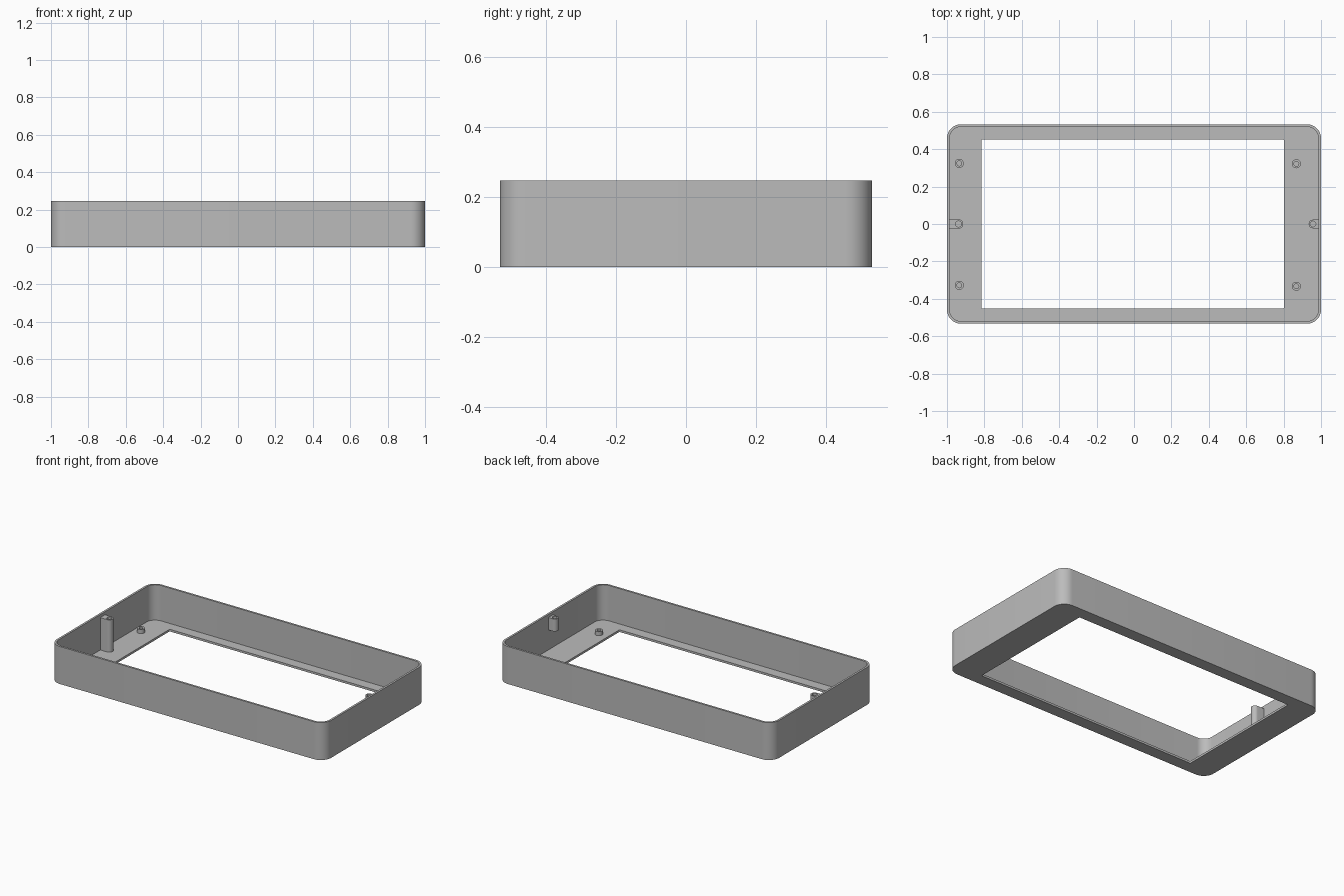
import bpy, bmesh
from math import pi, cos, sin, radians

cube = bpy.data.objects.get("Cube")
if cube:
    bpy.data.objects.remove(cube)

grey = bpy.data.materials.new("plain grey")
grey.use_nodes = True
GREY = (0.5, 0.5, 0.5, 1)
grey.diffuse_color = GREY
grey.node_tree.nodes["Principled BSDF"].inputs["Base Color"].default_value = GREY

HX, HY, HEIGHT = 1.0, 0.533, 0.247
WALL, FLOOR, CORNER = 0.0135, 0.014, 0.075


def rounded_rect(x0, x1, y0, y1, r, steps=10):
    """Counter-clockwise rounded rectangle outline."""
    centres = [(x1 - r, y1 - r), (x0 + r, y1 - r), (x0 + r, y0 + r), (x1 - r, y0 + r)]
    return [(cx + r * cos((q + i / steps) * pi / 2), cy + r * sin((q + i / steps) * pi / 2))
            for q, (cx, cy) in enumerate(centres) for i in range(steps + 1)]


def circle(cx, cy, r, n=32):
    return [(cx + r * cos(2 * pi * i / n), cy + r * sin(2 * pi * i / n)) for i in range(n)]


def stitch(name, loops, closed):
    """Bridge (outline, z) loops; either join last to first or cap both ends."""
    bm = bmesh.new()
    rings = [[bm.verts.new((x, y, z)) for x, y in outline] for outline, z in loops]
    pairs = list(zip(rings, rings[1:]))
    if closed:
        pairs.append((rings[-1], rings[0]))
    else:
        bm.faces.new(rings[0])
        bm.faces.new(rings[-1])
    for a, b in pairs:
        for i in range(len(a)):
            j = (i + 1) % len(a)
            bm.faces.new((a[i], a[j], b[j], b[i]))
    bmesh.ops.recalc_face_normals(bm, faces=bm.faces)
    mesh = bpy.data.meshes.new(name)
    bm.to_mesh(mesh)
    bm.free()
    mesh.materials.append(grey)
    obj = bpy.data.objects.new(name, mesh)
    bpy.context.collection.objects.link(obj)
    bpy.ops.object.select_all(action="DESELECT")
    obj.select_set(True)
    bpy.context.view_layer.objects.active = obj
    bpy.ops.object.shade_smooth_by_angle(angle=radians(30))
    return obj


# Open frame: rounded wall with a floor flange around the window
outer = rounded_rect(-HX, HX, -HY, HY, CORNER)
inner = rounded_rect(-HX + WALL, HX - WALL, -HY + WALL, HY - WALL, CORNER - WALL)
window = rounded_rect(-0.815, 0.802, -0.452, 0.452, 0.008)
stitch("bezel_frame", [(window, 0), (outer, 0), (outer, HEIGHT), (inner, HEIGHT),
                       (inner, FLOOR), (window, FLOOR)], closed=True)

# Four low hollow standoffs on the flange
for side, x, y in (("right_back", -0.934, 0.324), ("right_front", -0.934, -0.328),
                   ("left_back", 0.868, 0.322), ("left_front", 0.868, -0.333)):
    rim, hole = circle(x, y, 0.024), circle(x, y, 0.013)
    stitch(side + "_standoff", [(rim, FLOOR - 0.004), (rim, 0.04), (hole, 0.04),
                                (hole, FLOOR + 0.001)], closed=False)


# Screw posts: round nose, flat back merged into the side wall
def screw_post(name, sign, cx, r, hole_r, bottom, top, hole_bottom, n=32):
    half = n // 2
    back = HX - WALL / 2
    body, hole = [], []
    for i in range(n):
        a = -pi / 2 + 2 * pi * i / n
        hole.append((sign * (cx - hole_r * cos(a)), hole_r * sin(a)))
        if i <= half:
            body.append((sign * (cx - r * cos(a)), r * sin(a)))
        else:
            t = (i - half - 1) / (half - 2)
            body.append((sign * back, r * (1 - 2 * t)))
    stitch(name, [(body, bottom), (body, top), (hole, top), (hole, hole_bottom)], closed=False)


screw_post("right_screw_post", -1, 0.938, 0.025, 0.016, FLOOR - 0.004, 0.227, 0.1)
screw_post("left_screw_post", 1, 0.957, 0.023, 0.015, 0.145, 0.227, 0.16)
